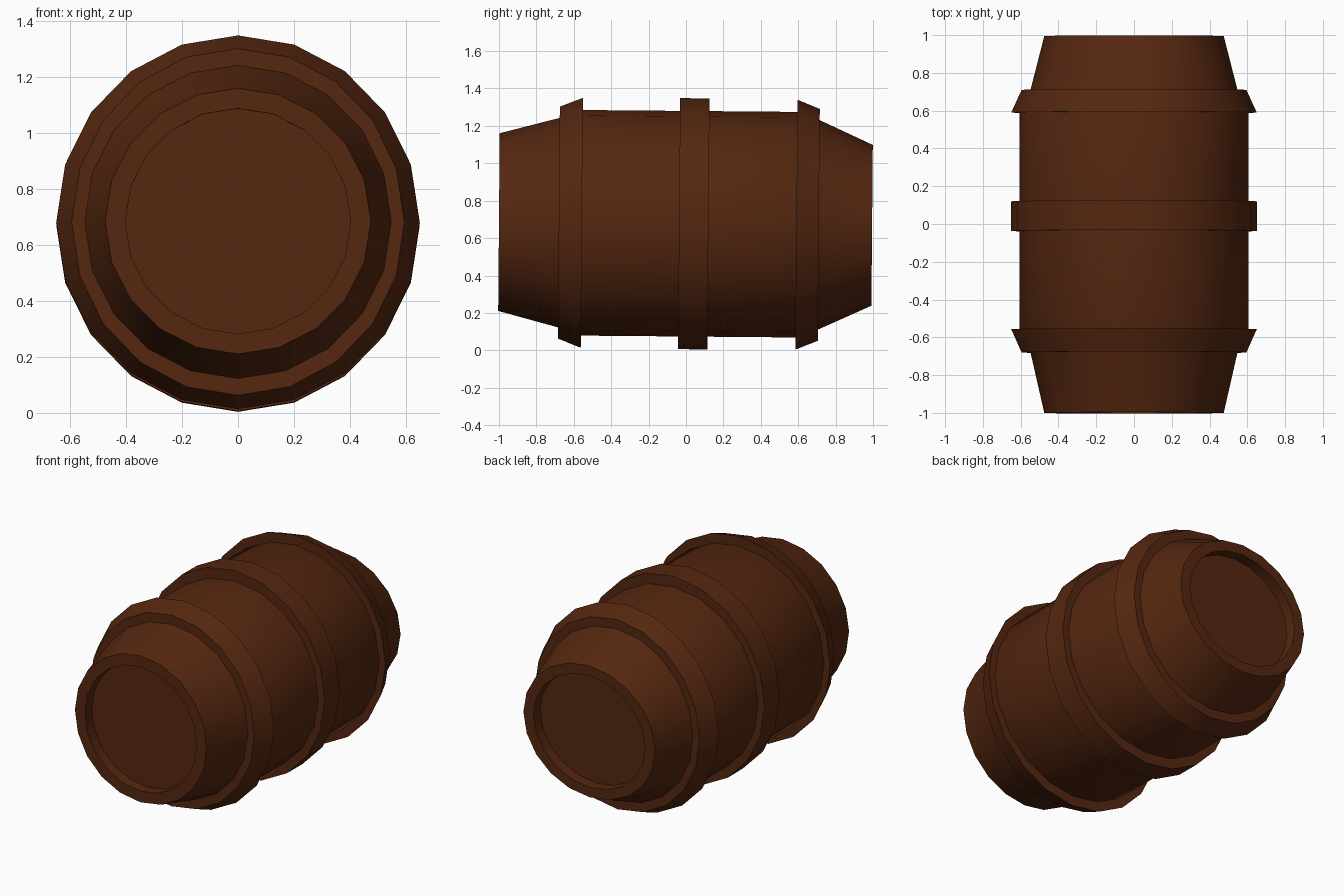
import bpy, bmesh, math
from mathutils import Matrix

if "Cube" in bpy.data.objects:
    bpy.data.objects.remove(bpy.data.objects["Cube"])

SIDES = 20
TILT = -0.0087      # the barrel leans very slightly towards the back
CENTRE_Z = 0.677

wood = bpy.data.materials.new("dark brown wood")
wood.diffuse_color = (0.09, 0.02, 0.005, 1)
wood.use_nodes = True
wood.node_tree.nodes["Principled BSDF"].inputs["Base Color"].default_value = wood.diffuse_color


def lathe(name, profile, closed):
    """Sweep (y, x radius, z radius) points round the y axis."""
    bm = bmesh.new()
    rings = []
    for y, rx, rz in profile:
        ring = []
        for i in range(SIDES):
            a = 2 * math.pi * i / SIDES
            ring.append(bm.verts.new((rx * math.cos(a), y, rz * math.sin(a))))
        rings.append(ring)
    pairs = list(zip(rings, rings[1:]))
    if closed:
        pairs.append((rings[-1], rings[0]))
    else:
        bm.faces.new(rings[0])
        bm.faces.new(rings[-1])
    for a, b in pairs:
        for i in range(SIDES):
            j = (i + 1) % SIDES
            bm.faces.new((a[i], a[j], b[j], b[i]))
    bmesh.ops.recalc_face_normals(bm, faces=bm.faces)
    bm.transform(Matrix.Translation((0, 0, CENTRE_Z)) @ Matrix.Rotation(TILT, 4, 'X'))
    me = bpy.data.meshes.new(name)
    bm.to_mesh(me)
    bm.free()
    me.materials.append(wood)
    ob = bpy.data.objects.new(name, me)
    bpy.context.collection.objects.link(ob)
    bpy.ops.object.select_all(action='DESELECT')
    ob.select_set(True)
    bpy.context.view_layer.objects.active = ob
    bpy.ops.object.shade_smooth_by_angle(angle=math.radians(30))
    return ob


# staves with recessed heads at both ends
lathe("barrel_body", [
    (-0.93, 0.403, 0.403), (-1.00, 0.403, 0.403), (-1.00, 0.475, 0.475),
    (-0.68, 0.548, 0.56), (-0.56, 0.605, 0.603), (0.59, 0.605, 0.603),
    (0.71, 0.548, 0.56), (0.995, 0.475, 0.43), (0.995, 0.403, 0.365),
    (0.925, 0.403, 0.365)], False)

# hoops: two sloped ones near the ends and a straight one in the middle
lathe("front_hoop", [(-0.68, 0.54, 0.55), (-0.68, 0.595, 0.62),
                     (-0.557, 0.65, 0.668), (-0.557, 0.595, 0.595)], True)
lathe("middle_hoop", [(-0.037, 0.595, 0.595), (-0.037, 0.65, 0.671),
                      (0.12, 0.65, 0.671), (0.12, 0.595, 0.595)], True)
lathe("back_hoop", [(0.59, 0.595, 0.595), (0.59, 0.65, 0.668),
                    (0.71, 0.595, 0.62), (0.71, 0.54, 0.55)], True)
